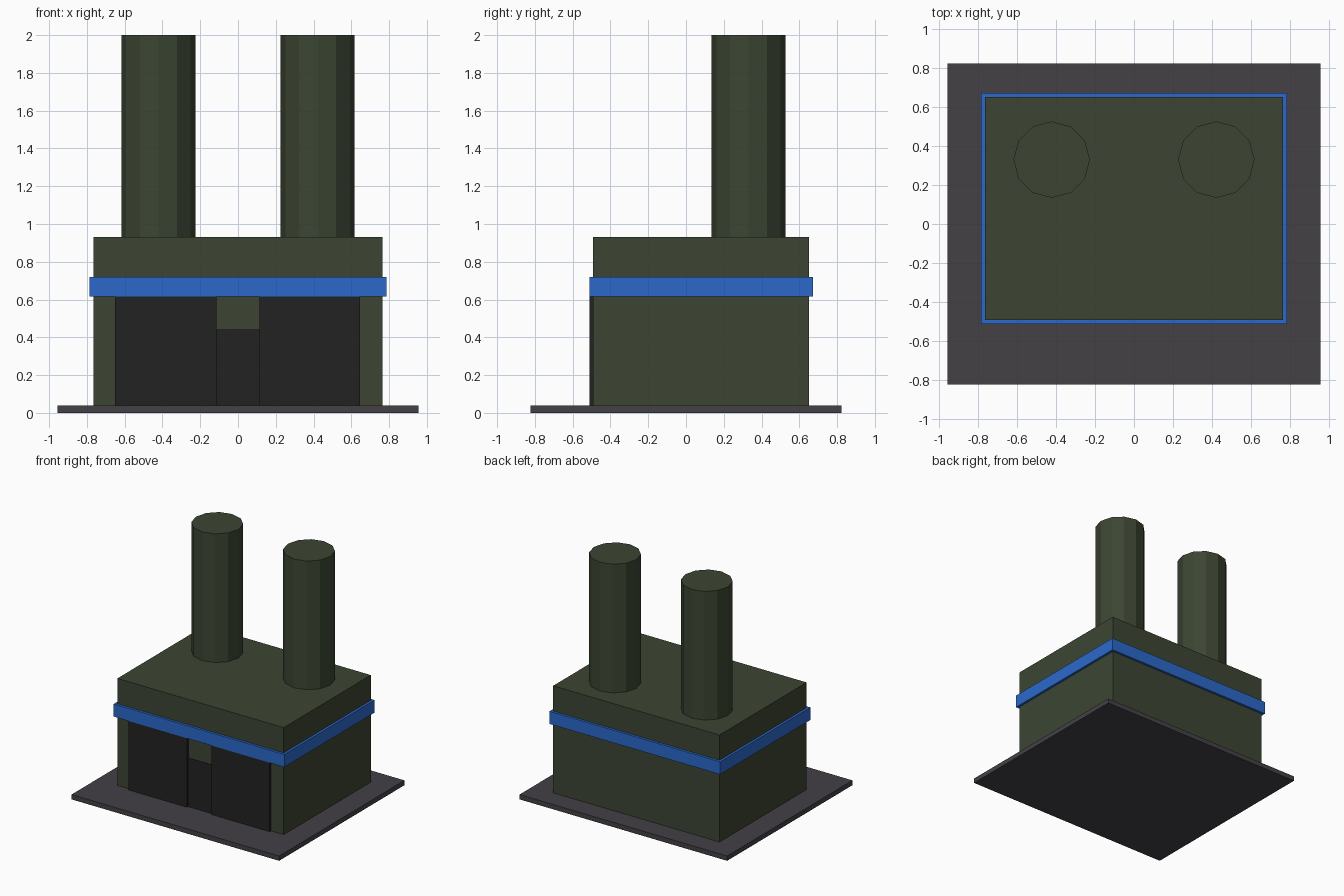
import bpy
import math

cube = bpy.data.objects.get("Cube")
if cube:
    bpy.data.objects.remove(cube, do_unlink=True)


def material(name, r, g, b):
    m = bpy.data.materials.new(name)
    m.use_nodes = True
    m.diffuse_color = (r, g, b, 1)
    m.node_tree.nodes["Principled BSDF"].inputs["Base Color"].default_value = (r, g, b, 1)
    return m


green = material("dark green", 0.045, 0.060, 0.033)
blue = material("blue", 0.025, 0.141, 0.597)
grey = material("slate grey", 0.056, 0.052, 0.060)
black = material("near black", 0.016, 0.016, 0.016)


def box(name, mat, x, y, z):
    """Axis-aligned box from (min, max) ranges."""
    bpy.ops.mesh.primitive_cube_add(size=1)
    ob = bpy.context.object
    ob.name = name
    spans = (x, y, z)
    for v in ob.data.vertices:
        v.co = [lo + (c + 0.5) * (hi - lo) for c, (lo, hi) in zip(v.co, spans)]
    ob.data.materials.append(mat)
    return ob


def chimney(name, x):
    bottom, top = 0.93, 2.0
    bpy.ops.mesh.primitive_cylinder_add(
        vertices=12, radius=0.196, depth=top - bottom,
        location=(x, 0.33, (bottom + top) / 2), rotation=(0, 0, math.pi / 2))
    ob = bpy.context.object
    ob.name = name
    ob.data.materials.append(green)


# Ground slab, main building and the stripe around it
box("base_slab", grey, (-0.955, 0.955), (-0.823, 0.823), (0, 0.04))
box("building", green, (-0.765, 0.765), (-0.492, 0.652), (0.04, 0.93))
box("stripe_band", blue, (-0.785, 0.785), (-0.512, 0.672), (0.615, 0.72))

# Doors: two proud panels and a shallow centre panel below the lintel
box("right_door", black, (-0.65, -0.113), (-0.51, -0.48), (0.04, 0.62))
box("left_door", black, (0.113, 0.647), (-0.51, -0.48), (0.04, 0.62))
box("centre_door", black, (-0.113, 0.113), (-0.496, -0.48), (0.04, 0.445))

# Twin chimneys
for side, x in (("right", -0.422), ("left", 0.422)):
    chimney(side + "_chimney", x)
